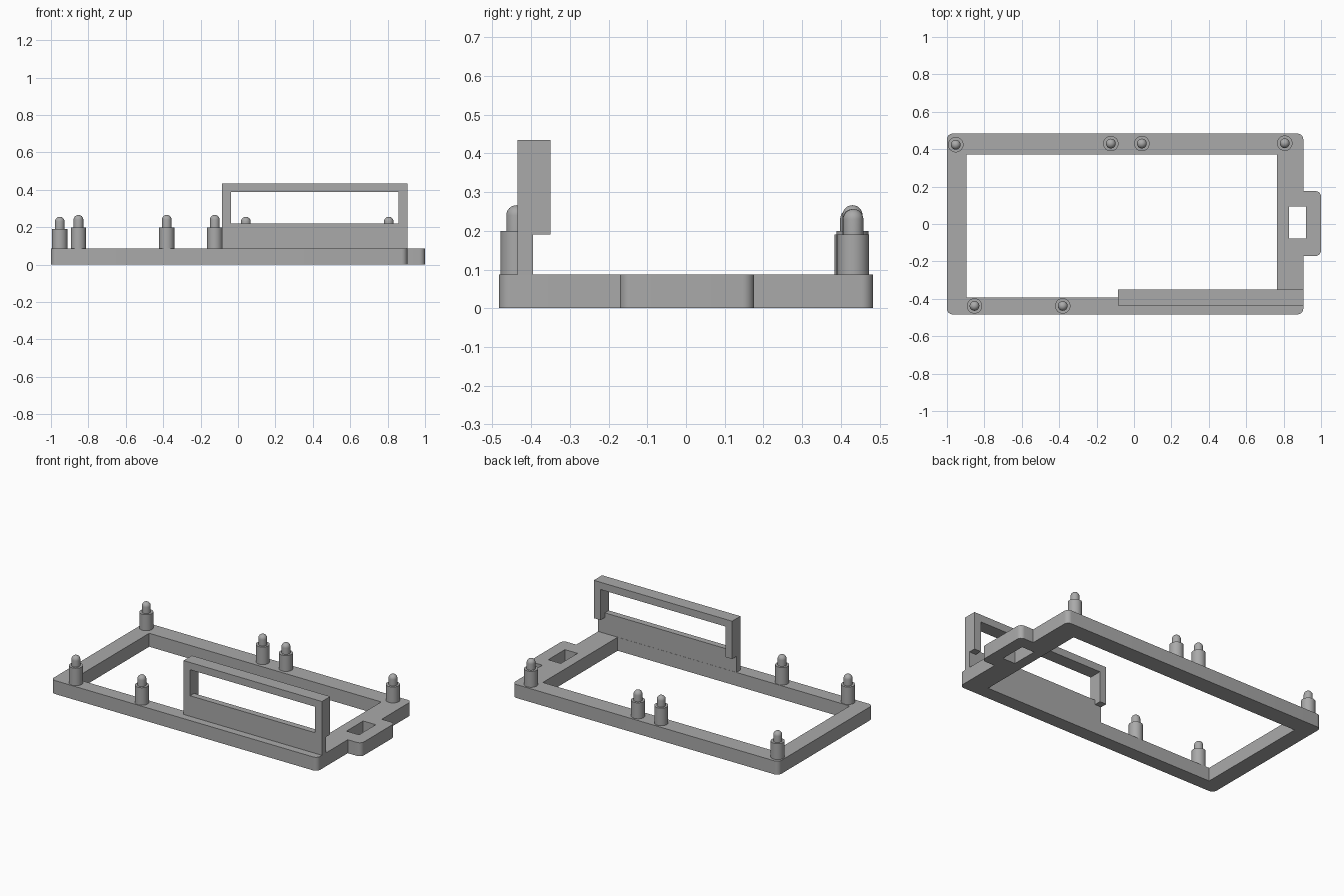
import bpy, bmesh, math
from mathutils import Matrix

if "Cube" in bpy.data.objects:
    bpy.data.objects.remove(bpy.data.objects["Cube"])

grey = bpy.data.materials.new("plain grey")
grey.diffuse_color = (0.40, 0.40, 0.40, 1)
grey.use_nodes = True
grey.node_tree.nodes["Principled BSDF"].inputs["Base Color"].default_value = grey.diffuse_color


def rect(x0, x1, y0, y1):
    return [(x0, y0), (x1, y0), (x1, y1), (x0, y1)]


def rounded(points, radii, steps=8):
    """Round the corners of a right-angled outline."""
    out = []
    n = len(points)
    for i, (x, y) in enumerate(points):
        r = radii[i]
        if r == 0:
            out.append((x, y))
            continue
        (px, py), (nx, ny) = points[i - 1], points[(i + 1) % n]
        la, lb = math.hypot(px - x, py - y), math.hypot(nx - x, ny - y)
        a = ((px - x) / la * r, (py - y) / la * r)
        b = ((nx - x) / lb * r, (ny - y) / lb * r)
        for k in range(steps + 1):
            t = k / steps * math.pi / 2
            ca, cb = 1 - math.sin(t), 1 - math.cos(t)
            out.append((x + a[0] * ca + b[0] * cb, y + a[1] * ca + b[1] * cb))
    return out


def finish(name, bm, smooth=True):
    bmesh.ops.recalc_face_normals(bm, faces=bm.faces[:])
    me = bpy.data.meshes.new(name)
    bm.to_mesh(me)
    bm.free()
    me.materials.append(grey)
    ob = bpy.data.objects.new(name, me)
    bpy.context.collection.objects.link(ob)
    if smooth:
        bpy.ops.object.select_all(action='DESELECT')
        ob.select_set(True)
        bpy.context.view_layer.objects.active = ob
        bpy.ops.object.shade_smooth_by_angle(angle=math.radians(35))
    return ob


def plate(name, loops, depth, matrix=Matrix(), smooth=True):
    """Extrude an outline with holes upward by depth, then place it."""
    bm = bmesh.new()
    for loop in loops:
        vs = [bm.verts.new((x, y, 0)) for x, y in loop]
        for i, v in enumerate(vs):
            bm.edges.new((vs[i - 1], v))
    bmesh.ops.triangle_fill(bm, edges=bm.edges[:], use_beauty=True)
    ext = bmesh.ops.extrude_face_region(bm, geom=bm.faces[:], use_keep_orig=True)
    top = [g for g in ext["geom"] if isinstance(g, bmesh.types.BMVert)]
    bmesh.ops.translate(bm, verts=top, vec=(0, 0, depth))
    bmesh.ops.transform(bm, matrix=matrix, verts=bm.verts[:])
    return finish(name, bm, smooth)


# Base frame with its slotted end tab
BASE = 0.087
outline = [(-1, -0.483), (0.905, -0.483), (0.905, -0.171), (1, -0.171),
           (1, 0.176), (0.905, 0.176), (0.905, 0.483), (-1, 0.483)]
R = 0.03
plate("base_frame",
      [rounded(outline, [R, R, 0, R, R, 0, R, R]),
       rect(-0.895, 0.765, -0.394, 0.371),
       rect(0.83, 0.92, -0.077, 0.094)], BASE)

# Upright panel: thin wall below, deeper window surround above
def upright(y_front, depth):
    # profile (x, z) facing front, extruded toward +y
    return Matrix(((1, 0, 0, 0), (0, 0, 1, y_front), (0, 1, 0, 0), (0, 0, 0, 1)))


X0, X1, WX0, WX1 = -0.085, 0.905, -0.038, 0.857
wall = [(X0, BASE), (X1, BASE), (X1, 0.435), (X0, 0.435)]
plate("panel_wall", [wall, rect(WX0, WX1, 0.22, 0.388)], 0.04,
      upright(-0.435, 0.04), False)
surround = [(X0, 0.19), (WX0, 0.19), (WX0, 0.388), (WX1, 0.388),
            (WX1, 0.19), (X1, 0.19), (X1, 0.435), (X0, 0.435)]
plate("window_surround", [surround], 0.045, upright(-0.395, 0.045), False)


# Locating pins: stout post, thin neck, domed tip
def pin(name, x, y, shoulder, seg=32):
    r, tip = 0.041, 0.026
    neck = shoulder + 0.04
    prof = [(0, BASE - 0.01), (r, BASE - 0.01), (r, shoulder), (tip, shoulder)]
    prof += [(tip * math.cos(k * math.pi / 16), neck + tip * math.sin(k * math.pi / 16))
             for k in range(8)] + [(0, neck + tip)]
    bm = bmesh.new()
    vs = [bm.verts.new((px, 0, pz)) for px, pz in prof]
    edges = [bm.edges.new(p) for p in zip(vs, vs[1:])]
    bmesh.ops.spin(bm, geom=vs + edges, cent=(0, 0, 0), axis=(0, 0, 1),
                   angle=math.tau, steps=seg, use_merge=True)
    bmesh.ops.remove_doubles(bm, verts=bm.verts[:], dist=0.0005)
    bmesh.ops.translate(bm, verts=bm.verts[:], vec=(x, y, 0))
    finish(name, bm)


TALL, SHORT = 0.2, 0.19
for i, (x, y, h) in enumerate([(-0.953, 0.424, SHORT), (-0.124, 0.43, TALL),
                               (0.042, 0.43, SHORT), (0.806, 0.432, SHORT)]):
    pin(f"back_pin_{i + 1}", x, y, h)
for i, x in enumerate([-0.853, -0.381]):
    pin(f"front_pin_{i + 1}", x, -0.438, TALL)
